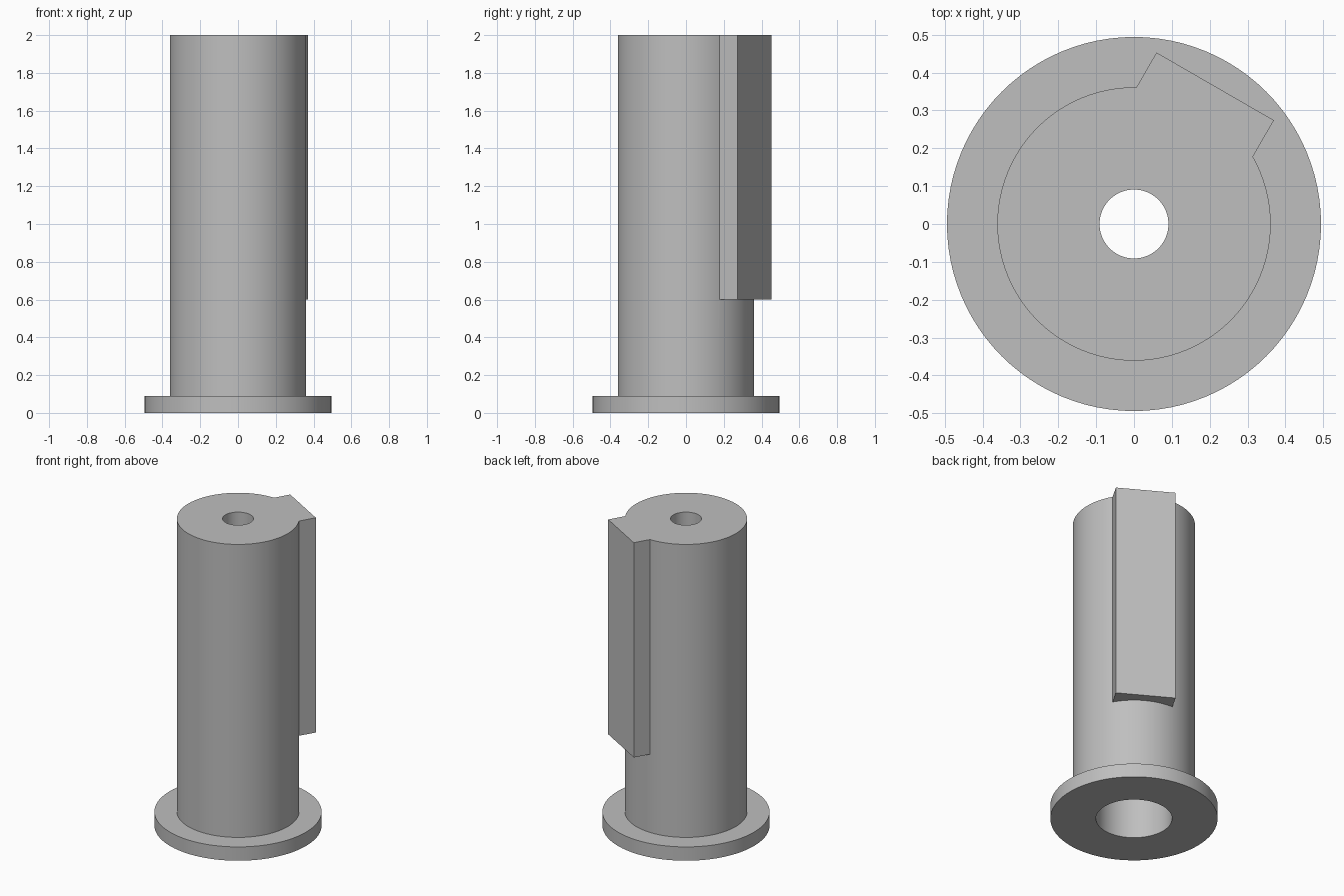
import bpy
import bmesh
import math
from mathutils import Matrix

if "Cube" in bpy.data.objects:
    bpy.data.objects.remove(bpy.data.objects["Cube"], do_unlink=True)

HEIGHT = 2.0
SEGMENTS = 96

grey = bpy.data.materials.new("plain grey")
grey.use_nodes = True
grey.diffuse_color = (0.52, 0.52, 0.52, 1)
grey.node_tree.nodes["Principled BSDF"].inputs["Base Color"].default_value = grey.diffuse_color


def make_object(name, bm):
    bmesh.ops.recalc_face_normals(bm, faces=bm.faces)
    mesh = bpy.data.meshes.new(name)
    bm.to_mesh(mesh)
    bm.free()
    mesh.materials.append(grey)
    obj = bpy.data.objects.new(name, mesh)
    bpy.context.collection.objects.link(obj)
    return obj


def revolve(name, profile):
    """Turn a closed (radius, height) outline around the z axis."""
    bm = bmesh.new()
    verts = [bm.verts.new((r, 0, z)) for r, z in profile]
    edges = [bm.edges.new((v, verts[i - 1])) for i, v in enumerate(verts)]
    bmesh.ops.spin(bm, geom=verts + edges, cent=(0, 0, 0), axis=(0, 0, 1),
                   angle=math.tau, steps=SEGMENTS, use_merge=True)
    bmesh.ops.remove_doubles(bm, verts=bm.verts, dist=0.0001)
    return make_object(name, bm)


# Flanged shaft with a wide bore from below and a narrow hole through the top
shaft = revolve("flanged_shaft", [
    (0.225, 0), (0.494, 0), (0.494, 0.09), (0.361, 0.09),
    (0.361, HEIGHT), (0.091, HEIGHT), (0.091, 1.78), (0.225, 1.78)])

# Flat key running down one side of the shaft
inner, outer, width, bottom = 0.28, 0.422, 0.358, 0.6
bm = bmesh.new()
place = (Matrix.Rotation(math.radians(60), 4, "Z")
         @ Matrix.Translation(((inner + outer) / 2, -0.004, (bottom + HEIGHT) / 2))
         @ Matrix.Diagonal((outer - inner, width, HEIGHT - bottom, 1)))
bmesh.ops.create_cube(bm, size=1, matrix=place)
key = make_object("key", bm)
key.hide_render = True

# Merge the key into the shaft
join = shaft.modifiers.new("join key", "BOOLEAN")
join.operation = "UNION"
join.solver = "EXACT"
join.object = key
bpy.ops.object.select_all(action="DESELECT")
shaft.select_set(True)
bpy.context.view_layer.objects.active = shaft
bpy.ops.object.modifier_apply(modifier=join.name)
bpy.data.objects.remove(key, do_unlink=True)
bpy.ops.object.shade_smooth_by_angle(angle=math.radians(30))
